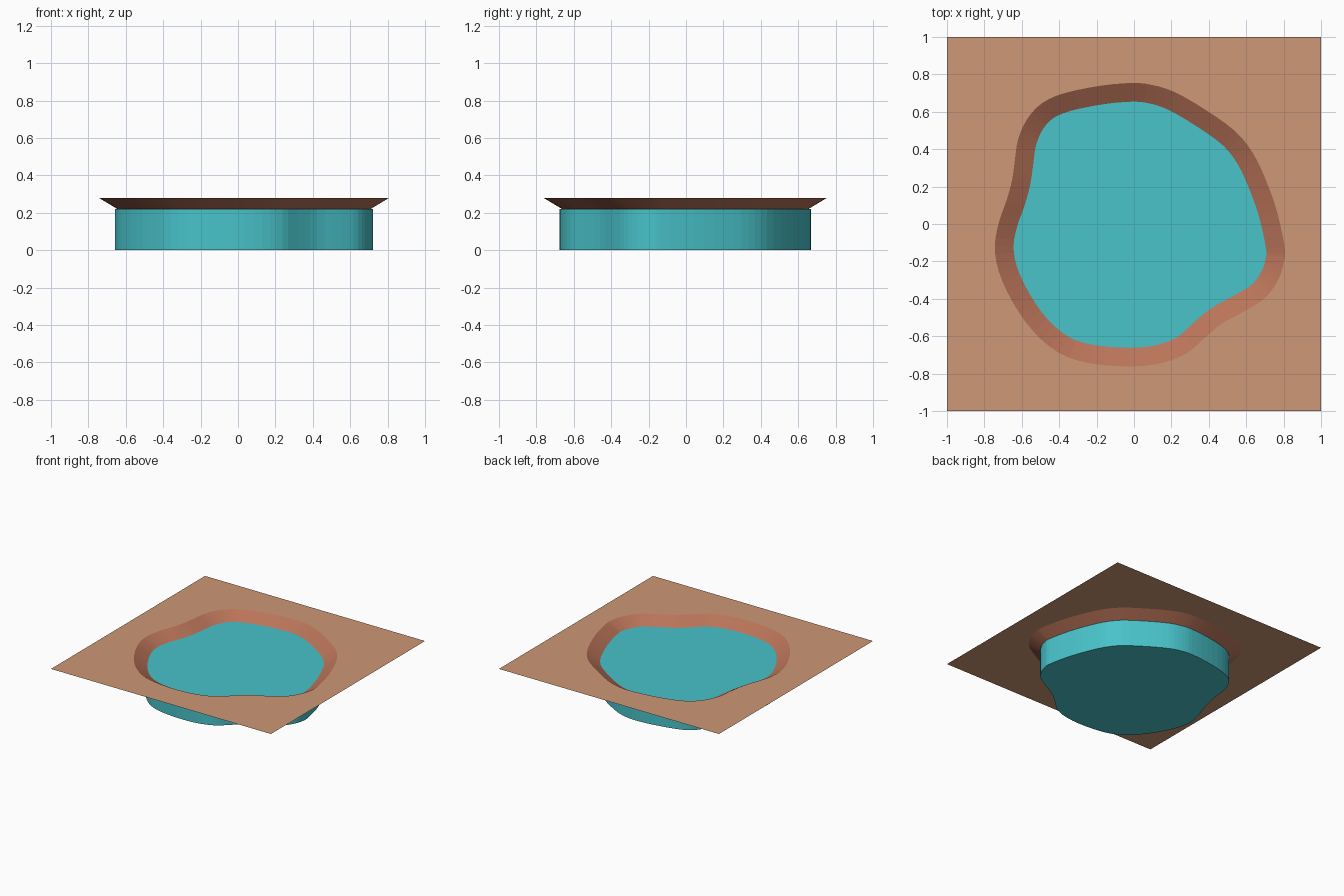
import bpy, bmesh
from mathutils import Vector

if "Cube" in bpy.data.objects:
    bpy.data.objects.remove(bpy.data.objects["Cube"])

GROUND_Z, WATER_Z = 0.28, 0.22

# Pond rim, counter-clockwise control points
RIM = [(.805, -.12), (.765, .065), (.705, .235), (.635, .38), (.54, .497), (.38, .612),
       (.22, .704), (.1, .743), (-.01, .754), (-.18, .739), (-.37, .7), (-.49, .647),
       (-.572, .56), (-.62, .45), (-.637, .34), (-.652, .235), (-.68, .13), (-.722, .01),
       (-.744, -.118), (-.722, -.257), (-.647, -.42), (-.54, -.572), (-.4, -.69),
       (-.235, -.745), (-.02, -.762), (.15, -.743), (.283, -.69), (.38, -.607),
       (.47, -.532), (.593, -.465), (.7, -.396), (.77, -.3), (.802, -.203)]


def material(name, rgb):
    m = bpy.data.materials.new(name)
    m.diffuse_color = (*rgb, 1)
    m.use_nodes = True
    m.node_tree.nodes["Principled BSDF"].inputs["Base Color"].default_value = m.diffuse_color
    return m


def smooth_loop(pts, steps=3):
    """Closed Catmull-Rom curve through the points."""
    p = [Vector(q) for q in pts]
    n, out = len(p), []
    for i in range(n):
        a, b, c, d = p[i - 1], p[i], p[(i + 1) % n], p[(i + 2) % n]
        for k in range(steps):
            t = k / steps
            out.append(0.5 * (2 * b + (c - a) * t + (2 * a - 5 * b + 4 * c - d) * t * t
                              + (3 * b - a - 3 * c + d) * t ** 3))
    return out


def inset(loop, dist):
    """Move every point of the loop inward along its normal."""
    n, out = len(loop), []
    for i in range(n):
        t = (loop[(i + 2) % n] - loop[i - 2]).normalized()
        out.append(loop[i] + Vector((-t.y, t.x)) * dist)
    return out


def ring(bm, loop, z):
    return [bm.verts.new((p[0], p[1], z)) for p in loop]


def strip(bm, low, high):
    n = len(low)
    for i in range(n):
        j = (i + 1) % n
        bm.faces.new((low[i], low[j], high[j], high[i]))


def finish(bm, name, mat):
    me = bpy.data.meshes.new(name)
    bm.to_mesh(me)
    bm.free()
    me.materials.append(mat)
    ob = bpy.data.objects.new(name, me)
    bpy.context.collection.objects.link(ob)


soil = material("tan soil", (0.61, 0.314, 0.181))
clay = material("red brown clay", (0.49, 0.174, 0.10))
aqua = material("turquoise water", (0.065, 0.546, 0.591))
rim = smooth_loop(RIM)

# Ground sheet with the pond opening
bm = bmesh.new()
edges = []
for loop in ([(-1, -1), (1, -1), (1, 1), (-1, 1)], rim):
    vs = ring(bm, loop, GROUND_Z)
    edges += [bm.edges.new((vs[i - 1], vs[i])) for i in range(len(vs))]
bmesh.ops.triangle_fill(bm, edges=edges, use_beauty=True, normal=(0, 0, 1))
for f in bm.faces:
    f.normal_update()
    if f.normal.z < 0:
        f.normal_flip()
finish(bm, "ground", soil)

# Sloping bank, facing up and inward
bm = bmesh.new()
strip(bm, ring(bm, rim, GROUND_Z), ring(bm, inset(rim, 0.1), WATER_Z))
finish(bm, "bank", clay)

# Solid body of water
bm = bmesh.new()
shore = inset(rim, 0.086)
low, high = ring(bm, shore, 0), ring(bm, shore, WATER_Z)
strip(bm, low, high)
bm.faces.new(high)
bm.faces.new(low[::-1])
finish(bm, "water", aqua)
